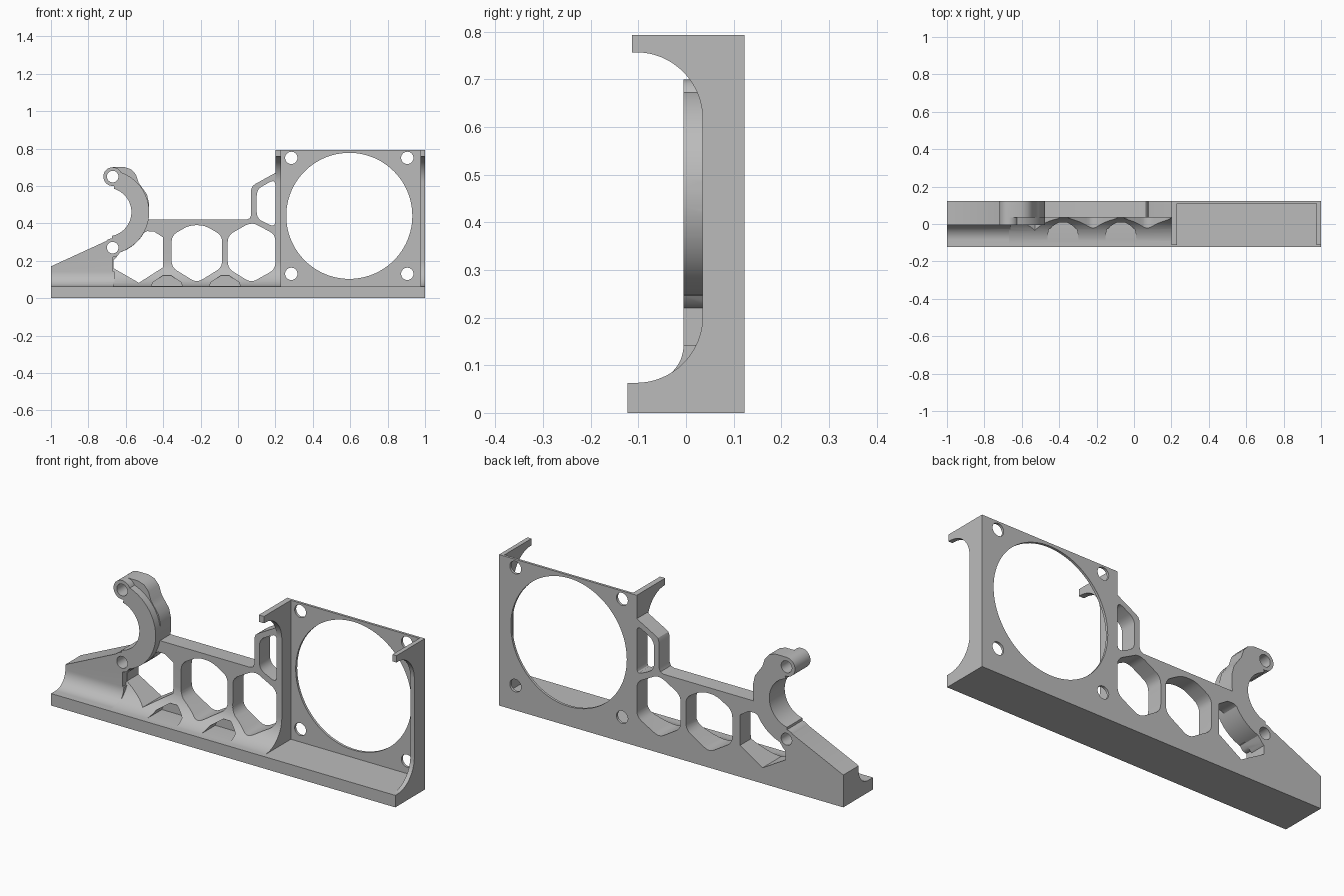
import bpy, bmesh, math
from mathutils import Vector

if "Cube" in bpy.data.objects:
    bpy.data.objects.remove(bpy.data.objects["Cube"])

grey = bpy.data.materials.new("plain grey")
grey.diffuse_color = (0.5, 0.5, 0.5, 1)
grey.use_nodes = True
grey.node_tree.nodes["Principled BSDF"].inputs["Base Color"].default_value = grey.diffuse_color


def prism(name, pts, axis, lo, hi):
    """Extrude a 2D outline: axis 'x' takes (y, z) points, axis 'y' takes (x, z)."""
    bm = bmesh.new()
    put = (lambda p, t: (t, p[0], p[1])) if axis == 'x' else (lambda p, t: (p[0], t, p[1]))
    a = [bm.verts.new(put(p, lo)) for p in pts]
    b = [bm.verts.new(put(p, hi)) for p in pts]
    bm.faces.new(a)
    bm.faces.new(b[::-1])
    n = len(pts)
    for i in range(n):
        bm.faces.new((a[i], b[i], b[(i + 1) % n], a[(i + 1) % n]))
    bmesh.ops.recalc_face_normals(bm, faces=bm.faces)
    me = bpy.data.meshes.new(name)
    bm.to_mesh(me)
    bm.free()
    me.materials.append(grey)
    ob = bpy.data.objects.new(name, me)
    bpy.context.collection.objects.link(ob)
    return ob


def arc(cx, cz, r, a0, a1, n=16):
    return [(cx + r * math.cos(math.radians(a0 + (a1 - a0) * i / n)),
             cz + r * math.sin(math.radians(a0 + (a1 - a0) * i / n))) for i in range(n + 1)]


def circle(cx, cz, r, n=32):
    return arc(cx, cz, r, 0, 360, n)[:-1]


def rounded(pts, r, n=5):
    """Round the corners of a polygon with short curves."""
    out = []
    for i, p in enumerate(pts):
        p = Vector(p)
        a, b = Vector(pts[i - 1]) - p, Vector(pts[(i + 1) % len(pts)]) - p
        d = min(r, a.length * 0.45, b.length * 0.45)
        s, e = p + a.normalized() * d, p + b.normalized() * d
        for k in range(n + 1):
            t = k / n
            out.append(tuple(s * (1 - t) ** 2 + p * 2 * t * (1 - t) + e * t * t))
    return out


def combine(target, other, op):
    m = target.modifiers.new(op.lower(), 'BOOLEAN')
    m.operation, m.solver, m.object = op, 'EXACT', other
    bpy.context.view_layer.objects.active = target
    bpy.ops.object.modifier_apply(modifier=m.name)
    bpy.data.objects.remove(other, do_unlink=True)


def box(x0, x1, z0, z1):
    return [(x0, z0), (x1, z0), (x1, z1), (x0, z1)]


BACK, FRONT, WEB, LIP = 0.123, -0.123, 0.035, -0.005
HX, HZ = -0.70, 0.46          # hook centre
BX, BZ = -0.67, 0.19          # hook boss x and height offset

# base rail with a concave fillet running up to the web
rail = [(FRONT, 0), (BACK, 0), (BACK, 0.2)] + arc(-0.105, 0.203, 0.14, 0, -90) + [(FRONT, 0.063)]
bracket = prism("bracket", rail, 'x', -0.668, 0.215)
end_rail = ([(FRONT, 0), (BACK, 0), (BACK, 0.14)] + arc(-0.085, 0.143, 0.08, 0, -90) + [(FRONT, 0.063)])
parts = [prism("end_rail", end_rail, 'x', -1, -0.66)]

# sloped end block
parts.append(prism("end_block", [(-1, 0.1), (-0.668, 0.1), (-0.668, 0.31), (-0.69, 0.312), (-1, 0.17)],
                   'y', LIP, BACK))

# web with the raised arm that joins the fan frame
web = [(-0.668, 0.1), (0.215, 0.1), (0.215, 0.675), (0.2, 0.67), (0.095, 0.612), (0.078, 0.6),
       (0.07, 0.58), (0.07, 0.445), (0.063, 0.427), (0.045, 0.42), (-0.5, 0.42), (-0.668, 0.25)]
parts.append(prism("web", web, 'y', WEB, BACK))

# curved hook, its end bosses and the thicker heel behind the upper half
hook = arc(HX, HZ, 0.225, -82, 78, 32) + arc(HX, HZ, 0.13, 74, -78, 32)
parts.append(prism("hook", hook, 'y', LIP, BACK))
for s in (-1, 1):
    parts.append(prism("hook_boss", circle(BX, HZ + s * BZ, 0.05), 'y', LIP, BACK))
heel = [(-0.67, 0.70), (-0.605, 0.70), (-0.57, 0.688), (-0.545, 0.66), (-0.53, 0.615), (-0.512, 0.59),
        (-0.487, 0.555), (-0.476, 0.51), (-0.478, 0.42), (-0.55, 0.42), (-0.56, 0.54), (-0.66, 0.62)]
parts.append(prism("hook_heel", heel, 'y', WEB, BACK))

# fan frame: floor, back plate and two C shaped side walls
parts.append(prism("frame_floor", box(FRONT, BACK, 0, 0.063), 'x', 0.2, 1))
parts.append(prism("frame_plate", box(0.2, 1, 0, 0.793), 'y', 0.11, BACK))
side = ([(FRONT, 0), (BACK, 0), (BACK, 0.793), (-0.113, 0.793), (-0.113, 0.757)]
        + arc(-0.105, 0.617, 0.14, 90, 0) + arc(-0.105, 0.203, 0.14, 0, -90) + [(FRONT, 0.063)])
for x0, x1 in ((0.2, 0.23), (0.977, 1)):
    parts.append(prism("frame_side", side, 'x', x0, x1))
for p in parts:
    combine(bracket, p, 'UNION')

# honeycomb openings
mid = [(-0.355, 0.165), (-0.22, 0.082), (-0.085, 0.165), (-0.085, 0.335),
       (-0.18, 0.39), (-0.26, 0.39), (-0.355, 0.335)]
right = [(0.07, 0.082), (0.2, 0.155), (0.2, 0.34), (0.085, 0.40), (0.05, 0.395), (-0.055, 0.335), (-0.055, 0.16)]
left = ([(-0.4, 0.165), (-0.4, 0.325), (-0.45, 0.357), (-0.487, 0.358)]
        + arc(HX, HZ, 0.226, -29, -72, 12) + [(-0.655, 0.213), (-0.665, 0.205), (-0.665, 0.16), (-0.53, 0.082)])
slot = [(0.1, 0.425), (0.2, 0.378), (0.2, 0.637), (0.1, 0.582)]
cuts = [prism("opening", rounded(o, 0.035), 'y', -0.2, 0.2) for o in (mid, right, slot)]
cuts.append(prism("opening", left, 'y', -0.2, 0.2))

# shallow notches in the fillet between the openings
for x in (-0.38, -0.07):
    notch = [(x - 0.083, 0.064), (x + 0.083, 0.064), (x + 0.075, 0.085), (x + 0.02, 0.122),
             (x - 0.02, 0.122), (x - 0.075, 0.085)]
    cuts.append(prism("notch", notch, 'y', -0.2, 0.03))

# fan opening and screw holes
cuts.append(prism("fan_opening", circle(0.595, 0.44, 0.337, 96), 'y', 0.07, 0.2))
for x in (0.285, 0.905):
    for z in (0.13, 0.75):
        cuts.append(prism("screw_hole", circle(x, z, 0.033), 'y', 0.07, 0.2))
for s in (-1, 1):
    cuts.append(prism("hook_hole", circle(BX, HZ + s * BZ, 0.031), 'y', -0.2, 0.2))
for c in cuts:
    combine(bracket, c, 'DIFFERENCE')

# smooth curves, crisp edges
bpy.ops.object.select_all(action='DESELECT')
bracket.select_set(True)
bpy.context.view_layer.objects.active = bracket
bpy.ops.object.shade_smooth_by_angle(angle=math.radians(30))
